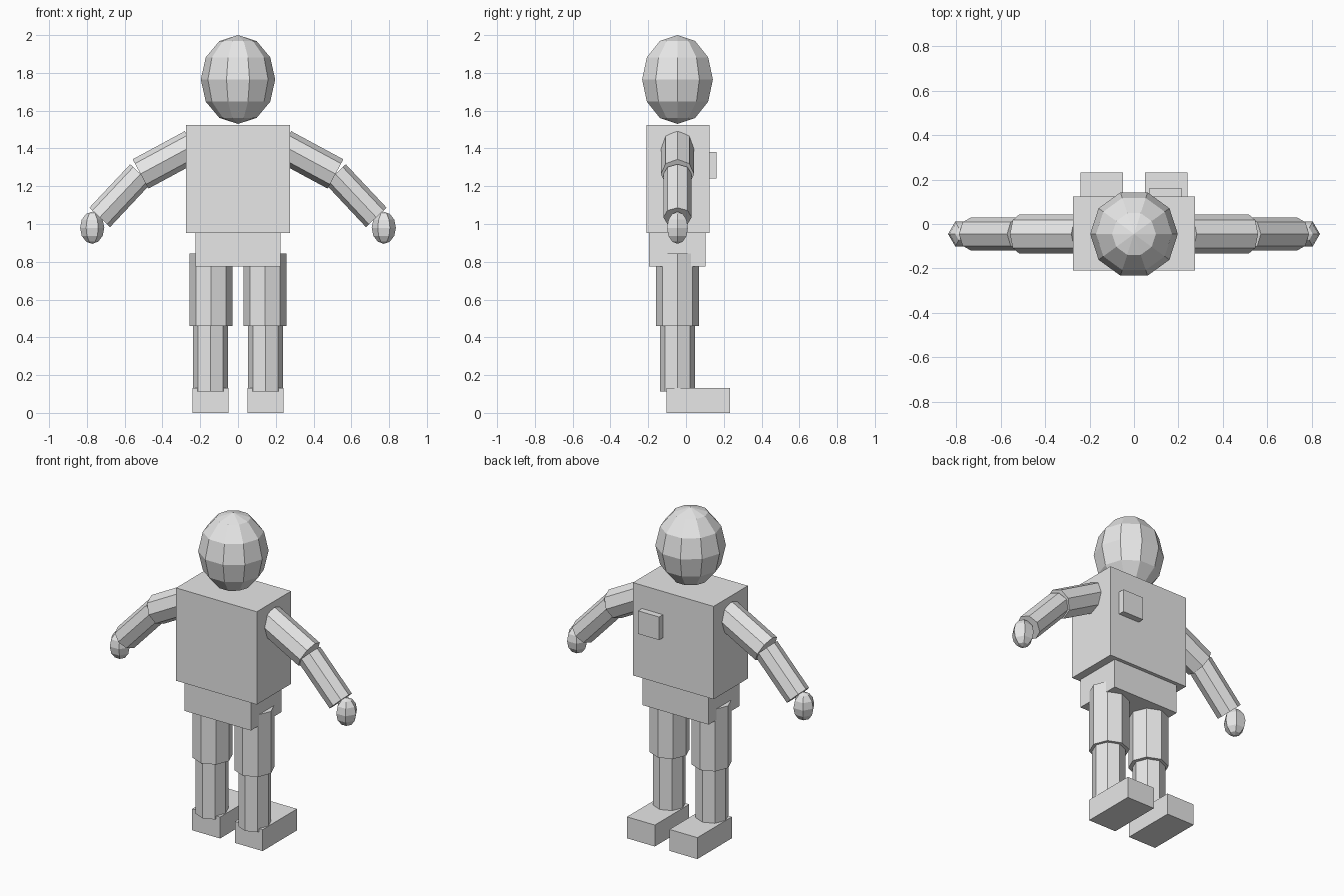
import bpy, bmesh, math
from mathutils import Matrix, Vector

if "Cube" in bpy.data.objects:
    bpy.data.objects.remove(bpy.data.objects["Cube"])

grey = bpy.data.materials.new("plain grey")
grey.diffuse_color = (0.8, 0.8, 0.8, 1)
grey.use_nodes = True
grey.node_tree.nodes["Principled BSDF"].inputs["Base Color"].default_value = grey.diffuse_color
BODY_Y = -0.045  # depth of head and limb axes


def finish(name, bm):
    mesh = bpy.data.meshes.new(name)
    bm.to_mesh(mesh)
    bm.free()
    mesh.materials.append(grey)
    obj = bpy.data.objects.new(name, mesh)
    bpy.context.collection.objects.link(obj)
    return obj


def box(name, lo, hi):
    lo, hi = Vector(lo), Vector(hi)
    bm = bmesh.new()
    mat = Matrix.Translation((lo + hi) / 2) @ Matrix.Diagonal((*(hi - lo), 1))
    bmesh.ops.create_cube(bm, size=1, matrix=mat)
    return finish(name, bm)


def ball(name, center, r, rz, segments, rings):
    # corner of the ring points along x
    bm = bmesh.new()
    mat = (Matrix.Translation(center) @ Matrix.Diagonal((r, r, rz, 1))
           @ Matrix.Rotation(math.pi / 2, 4, 'Z'))
    bmesh.ops.create_uvsphere(bm, u_segments=segments, v_segments=rings,
                              radius=1, matrix=mat)
    return finish(name, bm)


def limb(name, a, b, r):
    # octagonal prism between two points in a plane of constant y
    a, b = Vector(a), Vector(b)
    d = b - a
    bm = bmesh.new()
    mat = (Matrix.Translation((a + b) / 2)
           @ Matrix.Rotation(math.atan2(d.x, d.z), 4, 'Y'))
    bmesh.ops.create_cone(bm, cap_ends=True, segments=8, radius1=r, radius2=r,
                          depth=d.length, matrix=mat)
    return finish(name, bm)


# Head and trunk
ball("head", (0, BODY_Y, 1.765), 0.197, 0.235, 10, 6)
box("torso", (-0.275, -0.21, 0.953), (0.275, 0.124, 1.525))
box("pelvis", (-0.226, -0.197, 0.775), (0.226, 0.102, 0.953))
box("chest_plate", (0.07, 0.124, 1.24), (0.213, 0.162, 1.382))

# Limbs on both sides
for side, s in (("left", -1), ("right", 1)):
    elbow = (s * 0.516, BODY_Y, 1.265)
    limb(side + "_upper_arm", (s * 0.24, BODY_Y, 1.414), elbow, 0.088)
    limb(side + "_forearm", elbow, (s * 0.732, BODY_Y, 1.035), 0.075)
    ball(side + "_hand", (s * 0.772, BODY_Y, 0.98), 0.064, 0.085, 6, 6)
    limb(side + "_thigh", (s * 0.143, BODY_Y, 0.46), (s * 0.143, BODY_Y, 0.843), 0.113)
    limb(side + "_shin", (s * 0.146, BODY_Y, 0.112), (s * 0.146, BODY_Y, 0.46), 0.093)
    x0, x1 = sorted((s * 0.05, s * 0.24))
    box(side + "_foot", (x0, -0.103, 0), (x1, 0.232, 0.132))
